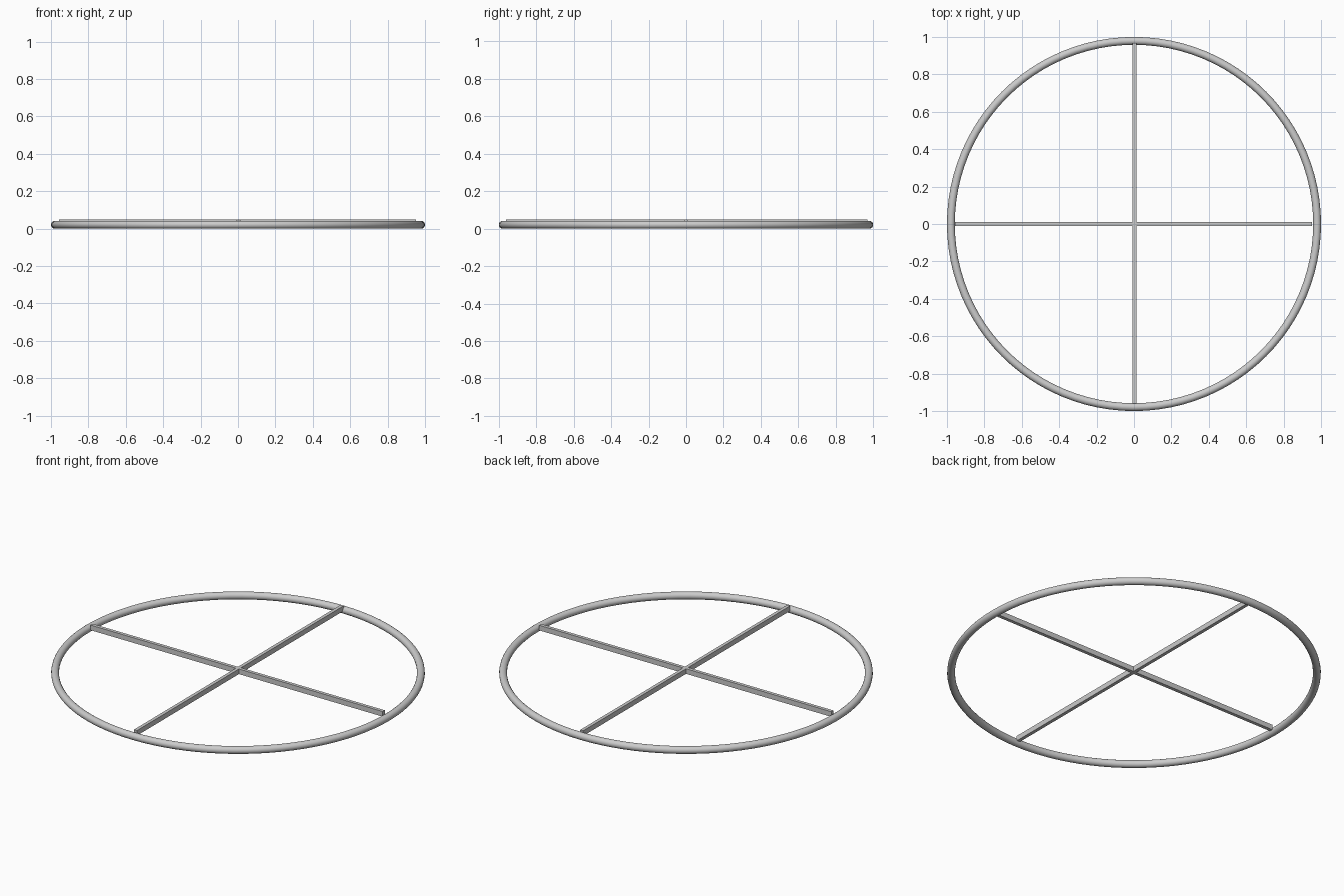
import bpy, math

if "Cube" in bpy.data.objects:
    bpy.data.objects.remove(bpy.data.objects["Cube"])

# Round rim resting on the ground
MINOR = 0.021
bpy.ops.mesh.primitive_torus_add(major_radius=1 - MINOR, minor_radius=MINOR,
                                 major_segments=96, minor_segments=16,
                                 location=(0, 0, MINOR))
rim = bpy.context.object
rim.name = "rim"
bpy.ops.object.shade_smooth()


def spoke(name, centre, size):
    """Rectangular bar spanning the rim."""
    bpy.ops.mesh.primitive_cube_add(size=1, location=centre)
    bar = bpy.context.object
    bar.name = name
    bar.scale = size
    bpy.ops.object.transform_apply(location=False, rotation=False, scale=True)
    return bar


# Two crossed bars
spoke("spoke_left_right", (-0.003, 0, 0.035), (1.91, 0.02, 0.03))
spoke("spoke_front_back", (0.003, 0.004, 0.035), (0.02, 1.93, 0.03))
